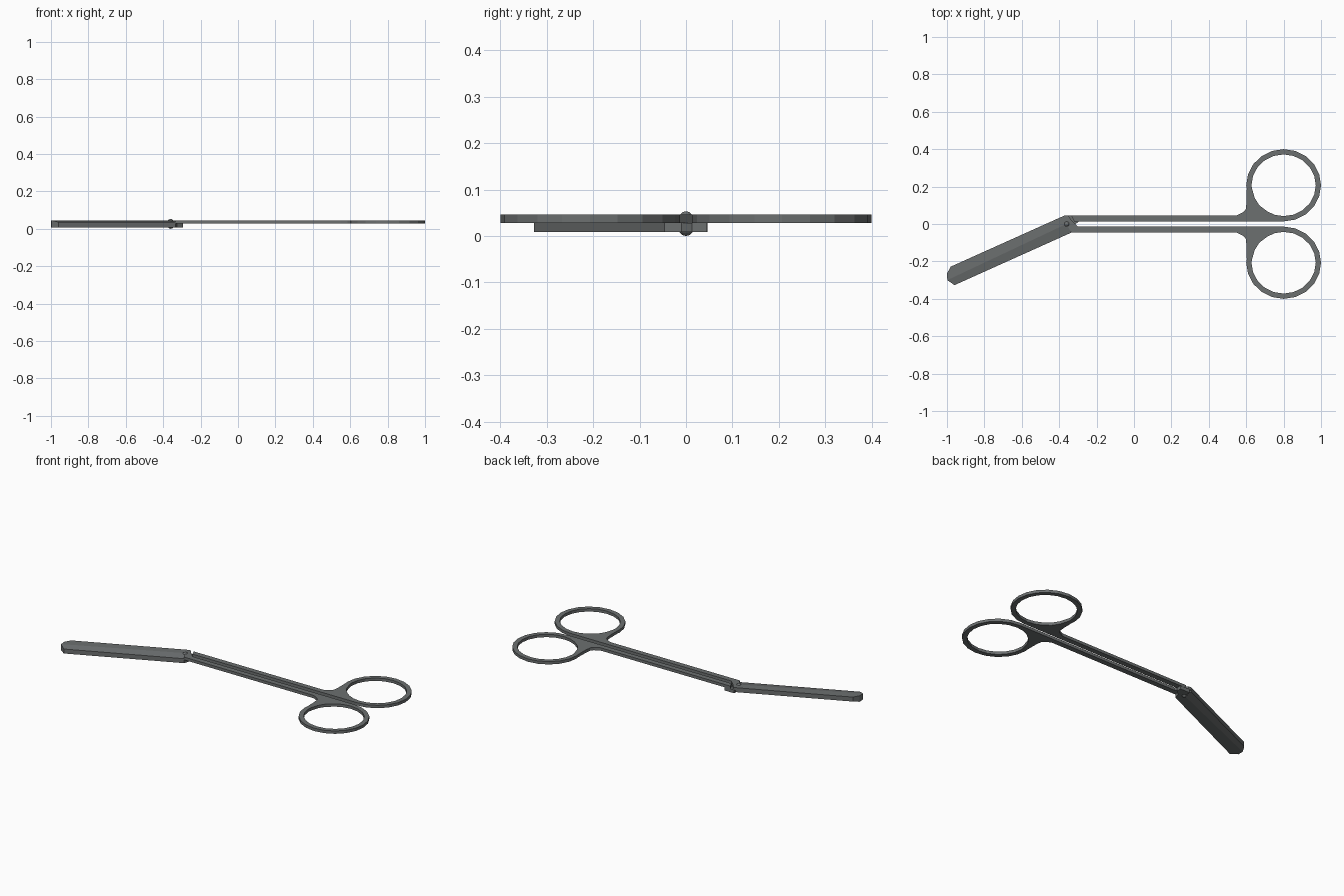
import bpy, bmesh, math

if "Cube" in bpy.data.objects:
    bpy.data.objects.remove(bpy.data.objects["Cube"])

steel = bpy.data.materials.new("dull_grey_steel")
steel.diffuse_color = (0.15, 0.16, 0.162, 1)
steel.use_nodes = True
steel.node_tree.nodes["Principled BSDF"].inputs["Base Color"].default_value = steel.diffuse_color

TOP0, TOP1 = 0.0285, 0.046      # upper layer: upper blade and handles
LOW0, LOW1 = 0.0085, 0.0285     # lower layer: lower blade
BEVEL = 0.010


def finish(name, bm):
    bmesh.ops.recalc_face_normals(bm, faces=bm.faces)
    me = bpy.data.meshes.new(name)
    bm.to_mesh(me)
    bm.free()
    me.materials.append(steel)
    ob = bpy.data.objects.new(name, me)
    bpy.context.collection.objects.link(ob)
    return ob


def slab(bm, outline, z0, z1, thin_top=(), thin_bottom=()):
    """Prism from an outline; listed corners are thinned to make a bevel."""
    lo = [bm.verts.new((x, y, z0 + (BEVEL if i in thin_bottom else 0)))
          for i, (x, y) in enumerate(outline)]
    hi = [bm.verts.new((x, y, z1 - (BEVEL if i in thin_top else 0)))
          for i, (x, y) in enumerate(outline)]
    bm.faces.new(lo[::-1])
    bm.faces.new(hi)
    n = len(lo)
    for i in range(n):
        j = (i + 1) % n
        bm.faces.new((lo[i], lo[j], hi[j], hi[i]))


def ring(bm, cy, n=20):
    """Flat finger ring."""
    loops = []
    for rx, ry, z in ((0.2, 0.193, TOP0), (0.2, 0.193, TOP1),
                      (0.172, 0.165, TOP1), (0.172, 0.165, TOP0)):
        loops.append([bm.verts.new((0.8 + rx * math.cos(2 * math.pi * i / n),
                                    cy + ry * math.sin(2 * math.pi * i / n), z))
                      for i in range(n)])
    for k in range(4):
        a, b = loops[k], loops[(k + 1) % 4]
        for i in range(n):
            j = (i + 1) % n
            bm.faces.new((a[i], a[j], b[j], b[i]))


# Handles: bar with a flared web running into the finger ring
bar = [(-0.32, 0.013), (0.8, 0.014), (0.76, 0.046), (0.715, 0.066),
       (0.67, 0.1), (0.645, 0.14), (0.628, 0.2), (0.603, 0.2), (0.602, 0.12),
       (0.598, 0.08), (0.585, 0.064), (0.55, 0.046), (-0.335, 0.046)]
for side, name in ((1, "back_handle"), (-1, "front_handle")):
    bm = bmesh.new()
    slab(bm, [(x, side * y) for x, y in bar], TOP0, TOP1)
    ring(bm, side * 0.207)
    finish(name, bm)

# Upper blade: crosses the pivot to the front handle, bevelled on its lower edge
bm = bmesh.new()
slab(bm, [(-0.998, -0.3), (-1.0, -0.265), (-0.98, -0.228), (-0.37, 0.046),
          (-0.352, 0.046), (-0.335, 0.02), (-0.30, -0.013), (-0.30, -0.046),
          (-0.335, -0.046), (-0.362, 0.0)], TOP0, TOP1)
slab(bm, [(-0.362, 0.0), (-0.998, -0.3), (-0.96, -0.327), (-0.335, -0.046)],
     TOP0, TOP1, thin_top=(2, 3))
finish("upper_blade", bm)

# Lower blade: crosses under to the back handle, bevelled on its upper edge
bm = bmesh.new()
slab(bm, [(-0.96, -0.327), (-0.998, -0.3), (-1.0, -0.265), (-0.365, 0.0),
          (-0.36, 0.046), (-0.295, 0.045), (-0.295, 0.013), (-0.325, -0.01),
          (-0.335, -0.046)], LOW0, LOW1)
slab(bm, [(-1.0, -0.265), (-0.98, -0.228), (-0.37, 0.046), (-0.365, 0.0)],
     LOW0, LOW1, thin_bottom=(1, 2))
finish("lower_blade", bm)

# Pivot screw with domed heads
bm = bmesh.new()
bmesh.ops.create_uvsphere(bm, u_segments=12, v_segments=8, radius=1)
for v in bm.verts:
    v.co = (-0.36 + v.co.x * 0.019, v.co.y * 0.019, 0.0268 + v.co.z * 0.0268)
finish("pivot_screw", bm)
